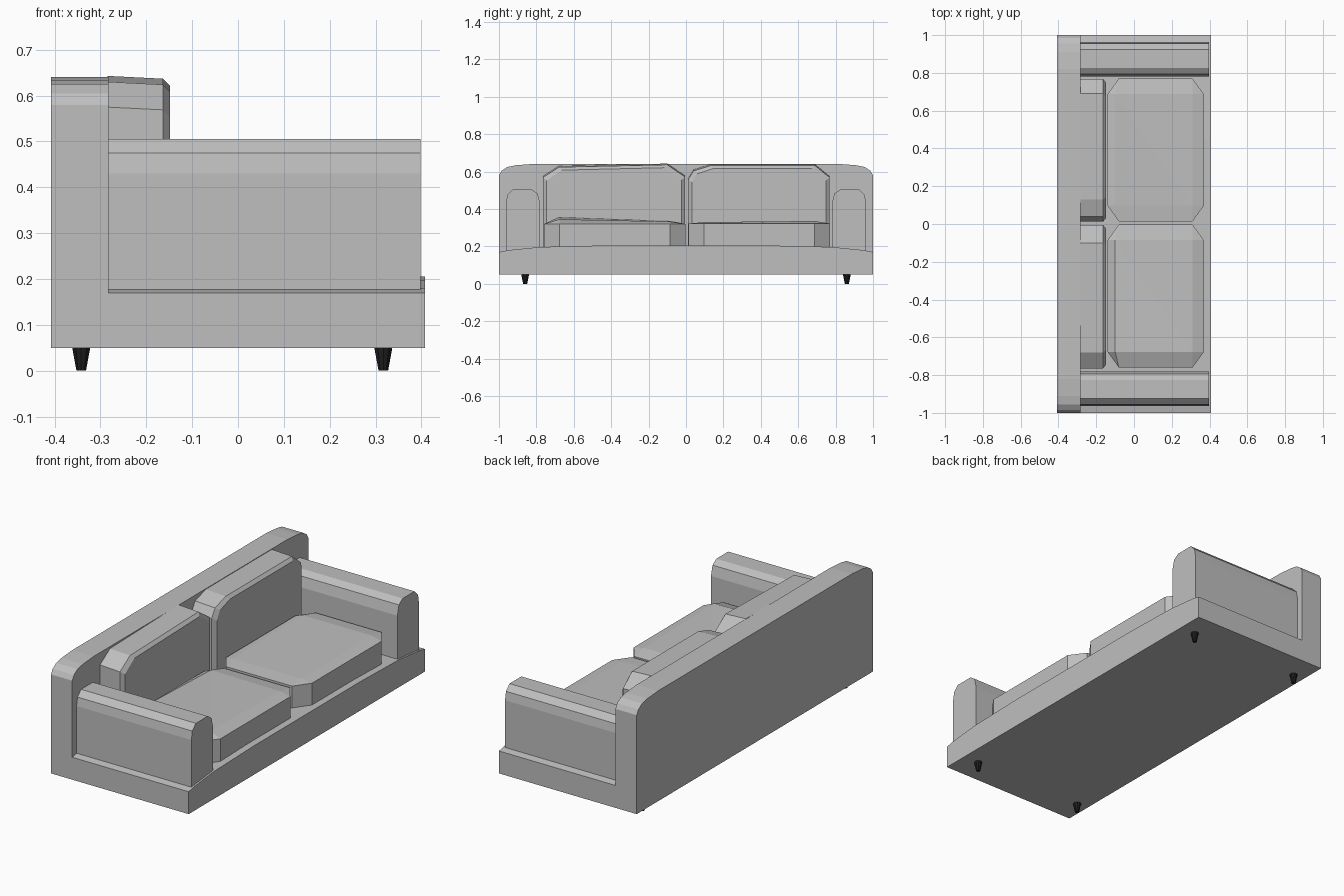
import bpy, bmesh

if "Cube" in bpy.data.objects:
    bpy.data.objects.remove(bpy.data.objects["Cube"])


def material(name, value):
    m = bpy.data.materials.new(name)
    m.diffuse_color = (value, value, value, 1)
    m.use_nodes = True
    m.node_tree.nodes["Principled BSDF"].inputs["Base Color"].default_value = m.diffuse_color
    return m


fabric = material("grey fabric", 0.52)
dark = material("black wood", 0.014)


def loft(name, rings, mat=fabric):
    """Closed solid through rings of equal point count, flat shaded."""
    bm = bmesh.new()
    loops = [[bm.verts.new(p) for p in ring] for ring in rings]
    n = len(loops[0])
    for a, b in zip(loops, loops[1:]):
        for i in range(n):
            j = (i + 1) % n
            bm.faces.new((a[i], a[j], b[j], b[i]))
    bm.faces.new(loops[0][::-1])
    bm.faces.new(loops[-1])
    bmesh.ops.recalc_face_normals(bm, faces=bm.faces)
    me = bpy.data.meshes.new(name)
    bm.to_mesh(me)
    bm.free()
    me.materials.append(mat)
    ob = bpy.data.objects.new(name, me)
    bpy.context.collection.objects.link(ob)
    return ob


def extrude_x(name, profile, x0, x1):
    return loft(name, [[(x, y, z) for y, z in profile] for x in (x0, x1)])


def symmetric(half):
    return half + [(-y, z) for y, z in reversed(half)]


# Plinth with gently drooping ends, and the tall backrest
extrude_x("base", symmetric([(1, .05), (1, .17), (.95, .18), (.78, .197), (.45, .205)]),
          -.285, .408)
extrude_x("backrest", symmetric([(1, .05), (1, .58), (.985, .605), (.955, .625),
                                 (.91, .634), (.82, .641)]), -.408, -.282)

# Arms with rounded tops
arm = [(.963, .165), (.963, .43), (.955, .475), (.925, .505),
       (.825, .505), (.793, .483), (.78, .43), (.78, .165)]
for side, s in (("right", 1), ("left", -1)):
    extrude_x(side + "_arm", [(s * y, z) for y, z in arm], -.285, .398)


# Back cushions: full outline, then a bevelled front face
def back_cushion(name, outline):
    ys = [p[0] for p in outline]
    mid = (min(ys) + max(ys)) / 2
    half = (max(ys) - min(ys)) / 2
    front = [(-.148, mid + (y - mid) * (half - .02) / half,
              z - .022 if z > .5 else z) for y, z in outline]
    loft(name, [[(-.285, y, z) for y, z in outline],
                [(-.164, y, z - (.006 if z > .5 else 0)) for y, z in outline],
                front])


back_cushion("left_back_cushion", [(-.765, .2), (-.765, .575), (-.68, .63),
                                   (-.1, .643), (-.005, .578), (-.005, .2)])
back_cushion("right_back_cushion", [(.012, .2), (.012, .565), (.04, .61), (.13, .638),
                                    (.69, .638), (.768, .575), (.768, .2)])


# Seat cushions: clipped-corner slab with a slightly crowned top
def seat_cushion(name, y0, y1, rim, crown):
    cx, cy, x0, x1 = .06, .083, -.14, .37
    plan = [(x0, y0 + cy), (x0 + cx, y0), (x1 - cx, y0), (x1, y0 + cy),
            (x1, y1 - cy), (x1 - cx, y1), (x0 + cx, y1), (x0, y1 - cy)]
    ob = loft(name, [[(x, y, z) for x, y in plan] for z in (.195, rim)])
    bm = bmesh.new()
    bm.from_mesh(ob.data)
    bm.faces.ensure_lookup_table()
    top = max(bm.faces, key=lambda f: f.calc_center_median().z)
    edge = sorted(top.verts, key=lambda v: v.index)
    bmesh.ops.delete(bm, geom=[top], context='FACES_ONLY')
    # Four crown corners, each joined to one clipped corner of the rim
    spots = [(x0 + .04, y0 + cy), (x1 - cx, y0 + cy),
             (x1 - cx, y1 - cy), (x0 + .04, y1 - cy)]
    c = [bm.verts.new((x, y, z)) for (x, y), z in zip(spots, crown)]
    for i in range(4):
        a, b = edge[2 * i], edge[2 * i + 1]
        nxt, j = edge[(2 * i + 2) % 8], (i + 1) % 4
        bm.faces.new((a, b, c[i]))
        bm.faces.new((b, nxt, c[j], c[i]))
    bm.faces.new((c[0], c[1], c[3]))
    bm.faces.new((c[1], c[2], c[3]))
    bmesh.ops.recalc_face_normals(bm, faces=bm.faces)
    bm.to_mesh(ob.data)
    bm.free()


seat_cushion("left_seat_cushion", -.76, -.003, .32, (.358, .345, .333, .337))
seat_cushion("right_seat_cushion", .014, .77, .322, (.328, .33, .336, .336))

# Tapered feet
for x in (-.342, .317):
    for y in (-.86, .86):
        bpy.ops.mesh.primitive_cone_add(vertices=10, radius1=.011, radius2=.021,
                                        depth=.052, location=(x, y, .026))
        foot = bpy.context.object
        foot.name = "foot"
        foot.data.materials.append(dark)
